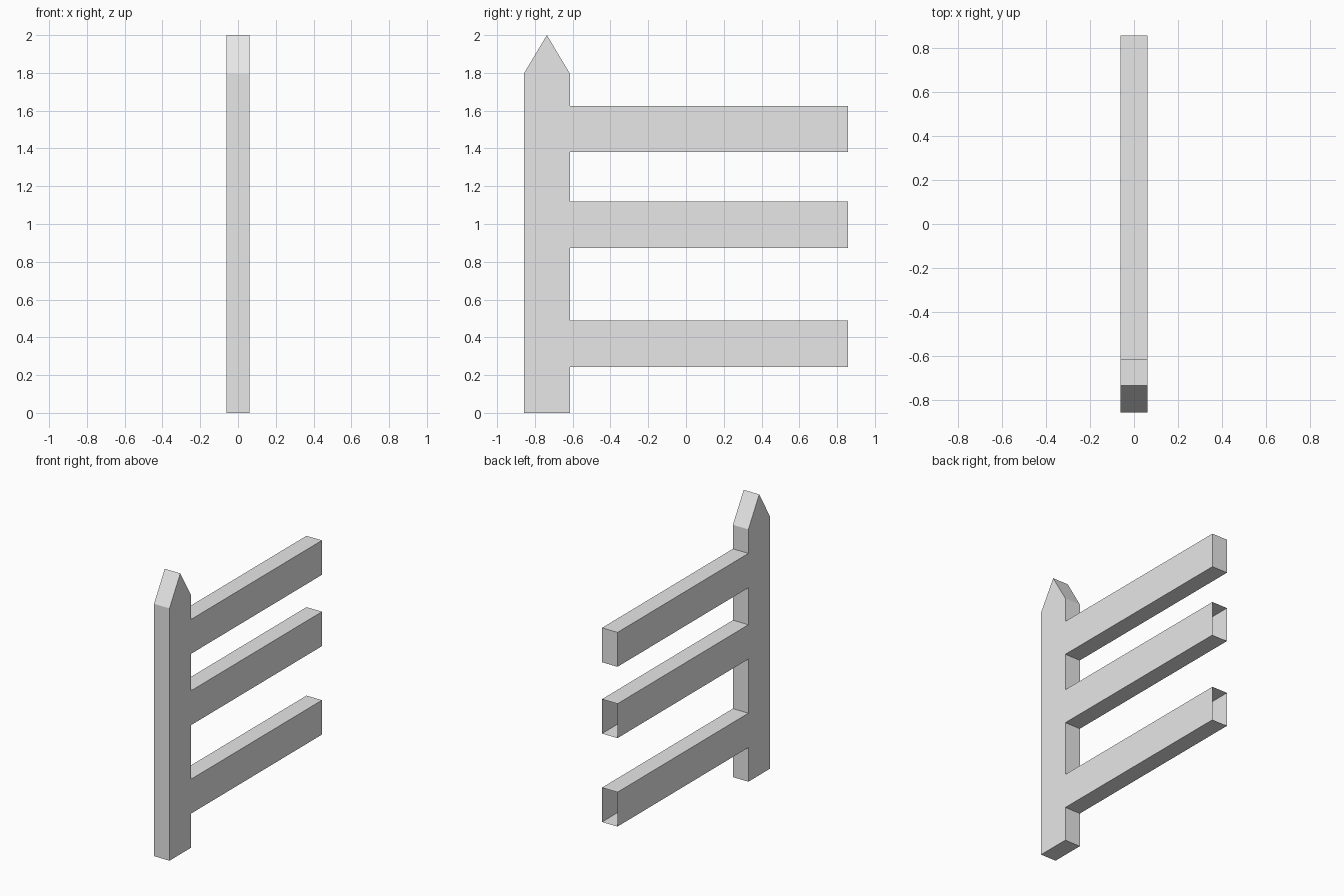
import bpy
import bmesh

cube = bpy.data.objects.get("Cube")
if cube:
    bpy.data.objects.remove(cube)

HALF_THICK = 0.061
POST_FRONT, POST_BACK, RAIL_END = -0.858, -0.615, 0.858
SHOULDER, PEAK = 1.797, 2.0
RAIL_HEIGHT = 0.245
RAIL_BOTTOMS = (0.243, 0.873, 1.381)

# Plain grey paint
grey = bpy.data.materials.new("plain_grey")
grey.use_nodes = True
colour = (0.8, 0.8, 0.8, 1)
grey.diffuse_color = colour
grey.node_tree.nodes["Principled BSDF"].inputs["Base Color"].default_value = colour

# Side outline: post bottom, up the back past each rail, then the pointed top
outline = [(POST_FRONT, 0), (POST_BACK, 0)]
for low in RAIL_BOTTOMS:
    high = low + RAIL_HEIGHT
    outline += [(POST_BACK, low), (RAIL_END, low), (RAIL_END, high), (POST_BACK, high)]
outline += [(POST_BACK, SHOULDER),
            ((POST_FRONT + POST_BACK) / 2, PEAK),
            (POST_FRONT, SHOULDER)]

# Extrude the outline across the thickness
bm = bmesh.new()
side = bm.faces.new([bm.verts.new((-HALF_THICK, y, z)) for y, z in outline])
result = bmesh.ops.extrude_face_region(bm, geom=[side], use_keep_orig=True)
moved = [v for v in result["geom"] if isinstance(v, bmesh.types.BMVert)]
bmesh.ops.translate(bm, verts=moved, vec=(2 * HALF_THICK, 0, 0))
bmesh.ops.recalc_face_normals(bm, faces=bm.faces)

# The two lower rails are hollow, with open ends
open_ends = [f for f in bm.faces
             if all(v.co.y > RAIL_END - 0.01 for v in f.verts)
             and f.calc_center_median().z < RAIL_BOTTOMS[2]]
bmesh.ops.delete(bm, geom=open_ends, context="FACES_ONLY")

mesh = bpy.data.meshes.new("fence_post_with_rails")
bm.to_mesh(mesh)
bm.free()
mesh.materials.append(grey)
fence = bpy.data.objects.new("fence_post_with_rails", mesh)
bpy.context.scene.collection.objects.link(fence)
